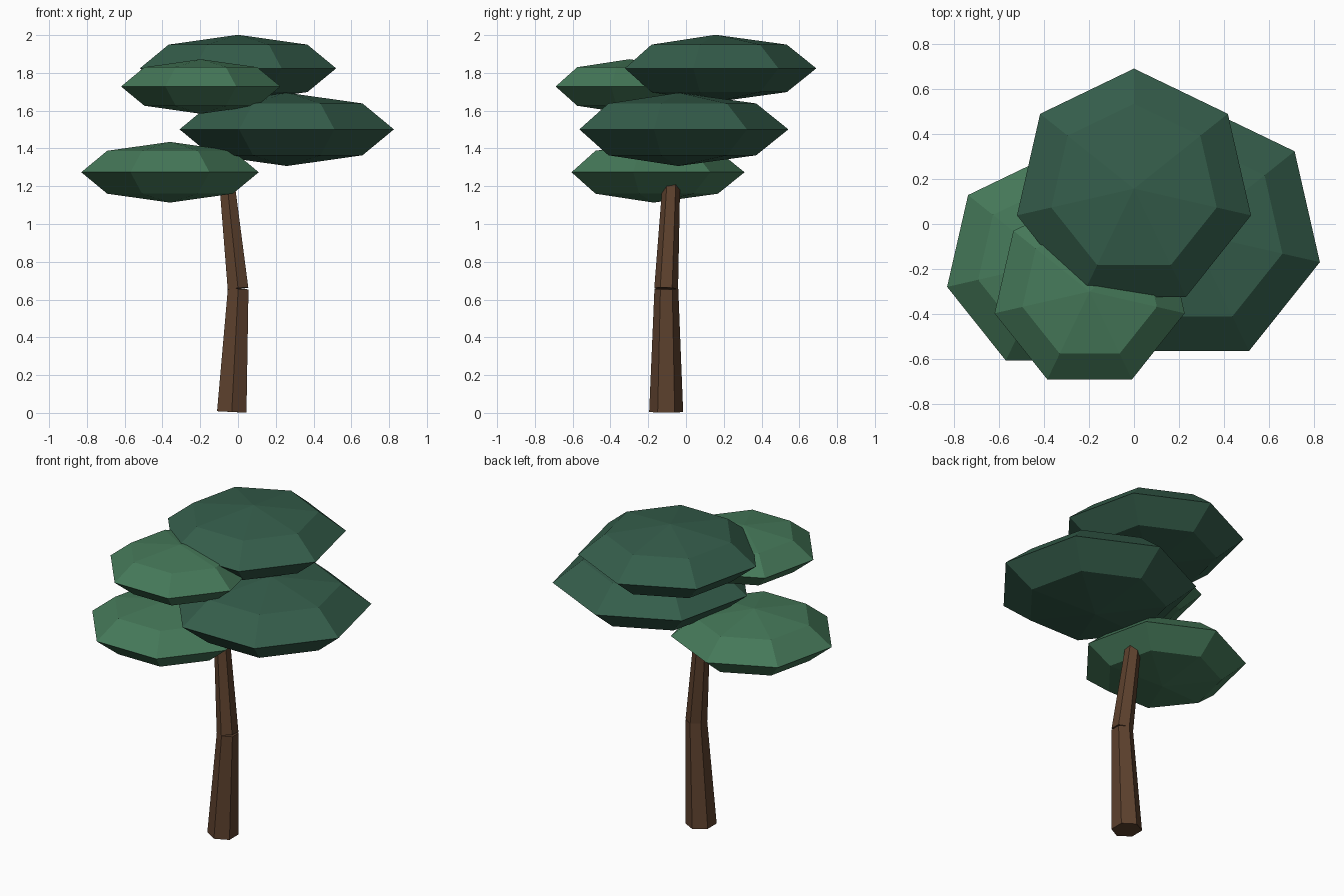
import bpy, bmesh, math
from mathutils import Matrix, Vector

if "Cube" in bpy.data.objects:
    bpy.data.objects.remove(bpy.data.objects["Cube"])


def material(name, rgb):
    mat = bpy.data.materials.new(name)
    mat.diffuse_color = (*rgb, 1)
    mat.use_nodes = True
    mat.node_tree.nodes["Principled BSDF"].inputs["Base Color"].default_value = mat.diffuse_color
    return mat


DARK = material("dark_leaf", (0.035, 0.11, 0.07))
LIGHT = material("light_leaf", (0.06, 0.19, 0.10))
BARK = material("bark", (0.11, 0.053, 0.027))


def finish(name, bm, mat, matrix):
    bmesh.ops.recalc_face_normals(bm, faces=bm.faces)
    mesh = bpy.data.meshes.new(name)
    bm.to_mesh(mesh)
    bm.free()
    mesh.materials.append(mat)
    obj = bpy.data.objects.new(name, mesh)
    obj.matrix_world = matrix
    bpy.context.collection.objects.link(obj)


def ring(bm, sides, r, z):
    # First corner points towards +y
    step = math.tau / sides
    return [bm.verts.new((r * math.sin(i * step), r * math.cos(i * step), z))
            for i in range(sides)]


def bridge(bm, a, b):
    n = len(a)
    for i in range(n):
        j = (i + 1) % n
        bm.faces.new((a[i], a[j], b[j], b[i]))


def leaf_clump(name, centre, radius, mat):
    # Seven-sided, four-band sphere flattened to a third of its height
    bm = bmesh.new()
    h = radius / 3
    k = math.sqrt(0.5)
    rings = [ring(bm, 7, radius * r, h * z) for r, z in ((k, -k), (1, 0), (k, k))]
    for a, b in zip(rings, rings[1:]):
        bridge(bm, a, b)
    for loop, z in ((rings[0], -h), (rings[-1], h)):
        pole = bm.verts.new((0, 0, z))
        for i in range(7):
            bm.faces.new((loop[i], loop[(i + 1) % 7], pole))
    finish(name, bm, mat, Matrix.Translation(centre))


def trunk_piece(name, start, end, r1, r2):
    # Six-sided tapered log, tilted along its axis
    start, axis = Vector(start), Vector(end) - Vector(start)
    bm = bmesh.new()
    low, high = ring(bm, 6, r1, 0), ring(bm, 6, r2, axis.length)
    bridge(bm, low, high)
    bm.faces.new(low)
    bm.faces.new(high)
    turn = Vector((0, 0, 1)).rotation_difference(axis).to_matrix().to_4x4()
    finish(name, bm, BARK, Matrix.Translation(start) @ turn)


# Trunk
trunk_piece("lower_trunk", (-0.033, -0.105, 0.005), (0.001, -0.104, 0.657), 0.09, 0.063)
trunk_piece("upper_trunk", (0.0, -0.105, 0.658), (-0.064, -0.075, 1.27), 0.063, 0.045)

# Foliage
leaf_clump("top_foliage", (0, 0.157, 1.824), 0.533, DARK)
leaf_clump("right_foliage", (0.258, -0.04, 1.501), 0.582, DARK)
leaf_clump("left_foliage", (-0.36, -0.172, 1.274), 0.482, LIGHT)
leaf_clump("front_foliage", (-0.197, -0.30, 1.728), 0.433, LIGHT)
